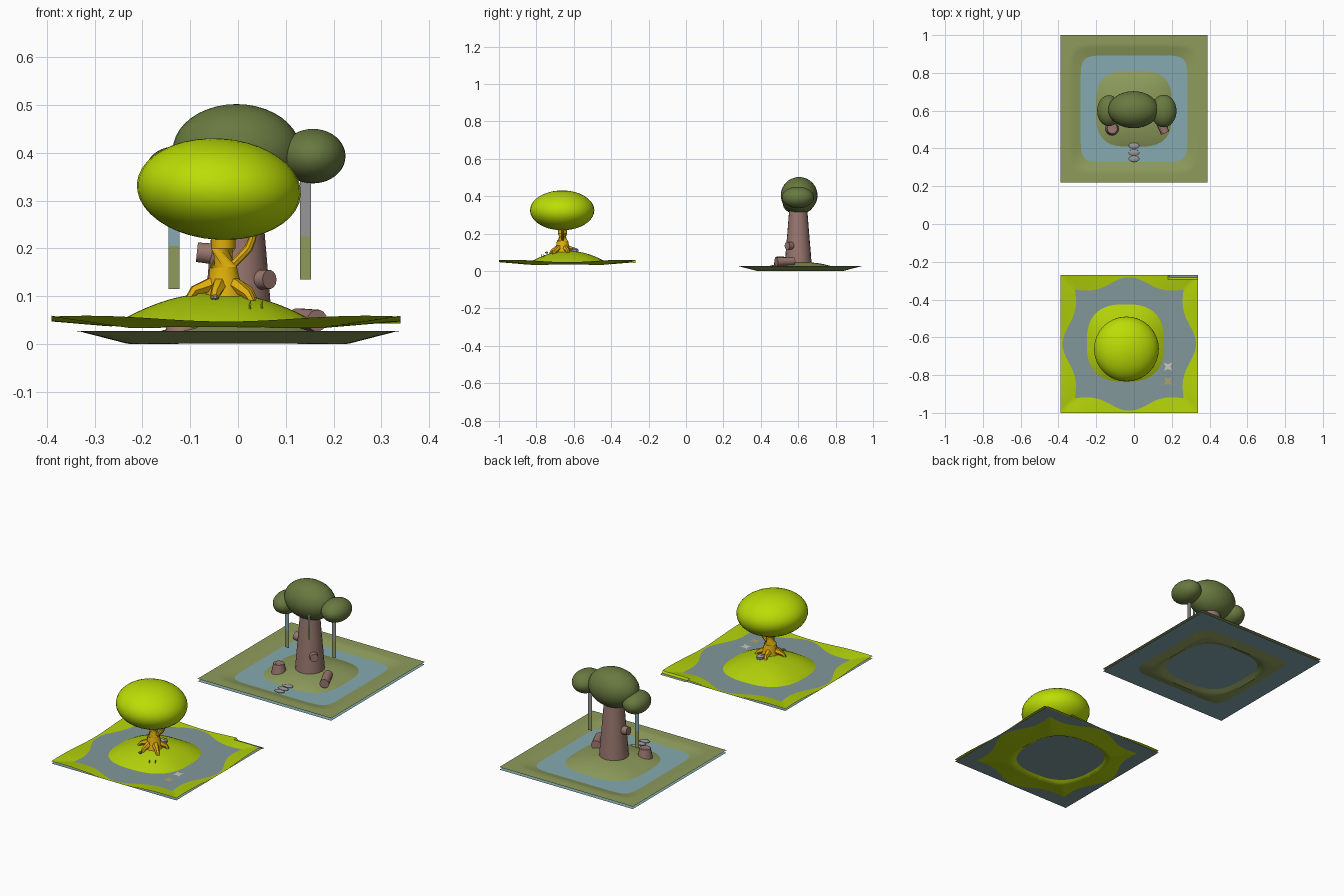
import bpy, bmesh, math
from mathutils import Vector

if "Cube" in bpy.data.objects:
    bpy.data.objects.remove(bpy.data.objects["Cube"])


def mat(name, r, g, b):
    m = bpy.data.materials.new(name)
    m.diffuse_color = [(c / 255) ** 2.2 for c in (r, g, b)] + [1]
    m.use_nodes = True
    m.node_tree.nodes["Principled BSDF"].inputs["Base Color"].default_value = m.diffuse_color
    return m


LIME = mat("lime_leaf", 186, 220, 14)
LIME_GRASS = mat("lime_grass", 176, 207, 18)
GOLD = mat("gold_bark", 222, 172, 18)
GREY_WATER = mat("grey_water", 128, 150, 152)
OLIVE = mat("olive_leaf", 104, 120, 66)
MOSS = mat("moss_grass", 140, 154, 92)
BARK = mat("brown_bark", 152, 118, 110)
BLUE = mat("blue_water", 132, 168, 174)
STONE = mat("stone", 150, 150, 152)
PALE = mat("pale_petal", 205, 198, 190)
TAN = mat("tan_petal", 172, 160, 110)


def finish(name, bm, m, smooth=35):
    me = bpy.data.meshes.new(name)
    bm.to_mesh(me)
    bm.free()
    ob = bpy.data.objects.new(name, me)
    bpy.context.collection.objects.link(ob)
    for x in (m if isinstance(m, list) else [m]):
        me.materials.append(x)
    if smooth:
        bpy.ops.object.select_all(action='DESELECT')
        bpy.context.view_layer.objects.active = ob
        ob.select_set(True)
        bpy.ops.object.shade_smooth_by_angle(angle=math.radians(smooth))
    return ob


def terrain(name, cx, cy, half, height, m, n=64):
    bm = bmesh.new()
    bmesh.ops.create_grid(bm, x_segments=n, y_segments=n, size=half)
    for v in bm.verts:
        v.co.z = height(v.co.x, v.co.y)
        v.co.x += cx
        v.co.y += cy
    return finish(name, bm, m)


def plane(name, cx, cy, z, half, m):
    return terrain(name, cx, cy, half, lambda x, y: z, m, 1)


def blob(name, loc, size, m, tilt=0):
    bm = bmesh.new()
    bmesh.ops.create_uvsphere(bm, u_segments=32, v_segments=20, radius=1)
    ob = finish(name, bm, m, 60)
    ob.location, ob.scale = loc, size
    ob.rotation_euler.y = math.radians(tilt)
    return ob


def tube(name, pts, m, sides=10, caps=True):
    """Skin rings of radius r along (x, y, z, r) points."""
    bm = bmesh.new()
    P = [Vector(p[:3]) for p in pts]
    rings = []
    for i, p in enumerate(P):
        d = P[min(i + 1, len(P) - 1)] - P[max(i - 1, 0)]
        if d.length < 1e-6:
            d = P[-1] - P[0]
        q = d.to_track_quat('Z', 'Y')
        rings.append([bm.verts.new(p + q @ Vector((
            pts[i][3] * math.cos(2 * math.pi * k / sides),
            pts[i][3] * math.sin(2 * math.pi * k / sides), 0))) for k in range(sides)])
    for a, b in zip(rings, rings[1:]):
        for k in range(sides):
            j = (k + 1) % sides
            bm.faces.new((a[k], a[j], b[j], b[k]))
    if caps:
        bm.faces.new(rings[0][::-1])
        bm.faces.new(rings[-1])
    return finish(name, bm, m, 40)


def norm(x, y, p):
    return (abs(x) ** p + abs(y) ** p) ** (1 / p)


# ---------- Back island: mossy ground with sunken pond ring ----------
BY = 0.61


def back_height(x, y):
    r = norm(x, y, 9)
    if r > 0.23:
        return min(0.027, 0.0 + 0.027 * (r - 0.23) / 0.105)
    q = norm(x, y, 3.2)
    return max(0.0, 0.047 - 0.033 * (q / 0.2) ** 2.4)


terrain("back_ground", 0, BY, 0.39, back_height, MOSS)
plane("back_water", 0, BY, 0.0135, 0.389, BLUE)

# Back tree: trunk, crowns, sawn branch stubs
tube("back_trunk", [(0, .6, .03, .072), (0, .6, .1, .067), (0, .6, .23, .056),
                    (0, .6, .36, .046)], BARK, 20)
blob("back_crown_main", (-.003, .605, .404), (.134, .098, .098), OLIVE)
blob("back_crown_right", (.157, .598, .393), (.068, .086, .057), OLIVE)
blob("back_crown_left", (-.133, .6, .358), (.062, .082, .055), OLIVE)
tube("trunk_stub_left", [(-.03, .6, .186, .023), (-.086, .6, .192, .021)], BARK, 14)
tube("trunk_stub_right", [(.03, .58, .133, .022), (.066, .541, .135, .02)], BARK, 14)

# Hanging vines: flat two-tone strips
for name, x, y, w, low, mid, top, up in (
        ("vine_right", .141, .6, .0115, .135, .225, .37, STONE),
        ("vine_left", -.134, .6, .0115, .115, .205, .34, BLUE),
        ("vine_middle", .046, .525, .006, .235, .3, .38, STONE)):
    bm = bmesh.new()
    rows = [[bm.verts.new((x + s * w, y, z)) for s in (-1, 1)] for z in (low, mid, top)]
    for i in (0, 1):
        f = bm.faces.new((rows[i][0], rows[i][1], rows[i + 1][1], rows[i + 1][0]))
        f.material_index = i
    finish(name, bm, [MOSS, up], 0)

# Hollow stump, hollow log, stepping stones
tube("hollow_stump", [(-.115, .505, .02, .038), (-.115, .505, .05, .032),
                      (-.115, .505, .075, .027), (-.115, .505, .076, .02),
                      (-.115, .505, .05, .019)], BARK, 16)
a, b = Vector((.166, .482, .049)), Vector((.124, .575, .052))
d = (b - a).normalized() * .02
tube("hollow_log", [(*(a + d), .017), (*a, .018), (*a, .023), (*b, .023), (*b, .018),
                    (*(b - d), .017)], BARK, 14)
for i, y in enumerate((.345, .378, .415)):
    blob(f"stepping_stone_{i + 1}", (0, y, .019), (.028, .016, .006), STONE)

# ---------- Front island: lime ground with wavy pond ----------
FX, FY, FH = -.025, -.635, .365


def front_height(x, y):
    r = max(abs(x), abs(y))
    u = min(abs(x), abs(y)) / max(r, 1e-6)
    edge = .053 - .006 * math.cos(math.pi * u / .8)
    outer = .033 + (edge - .033) * max(0, (r - .2) / .165)
    # Rim dips under the water at the back right corner
    if x > .215 and y > .345:
        outer = .043
    q = norm(x + .02, y - .005, 2.6)
    return max(outer, .107 - .061 * (q / .205) ** 2)


terrain("front_ground", FX, FY, FH, front_height, LIME_GRASS)
plane("front_water", FX, FY, .046, FH - .001, GREY_WATER)

# Front tree: flared trunk, side branch, roots, round crown
TX, TY = -.031, -.66
tube("front_trunk", [(TX + .004, TY, .09, .046), (TX + .003, TY, .12, .037),
                     (TX, TY, .16, .03), (TX, TY, .2, .026), (TX, TY, .26, .026)], GOLD, 10)
tube("front_branch", [(-.012, TY, .165, .009), (.005, TY, .182, .009), (.022, TY, .2, .009),
                      (.03, TY, .22, .008), (.034, TY, .25, .007)], GOLD, 8)
for i, (x, y) in enumerate(((-.102, -.68), (.03, -.71), (.032, -.63), (-.05, -.59), (-.05, -.725))):
    g = front_height(x - FX, y - FY)
    mx, my = (x + TX) / 2, (y + TY) / 2
    tube(f"front_root_{i + 1}", [(TX, TY, .135, .018), (mx, my, .12, .015),
                                 (x * .85 + TX * .15, y * .85 + TY * .15, g + .012, .011),
                                 (x, y, g - .004, .008)], GOLD, 6)
blob("front_crown", (-.04, -.662, .324), (.172, .172, .106), LIME, 4)

# Stones on the mound
for i, (x, y, z, s) in enumerate(((-.048, -.745, .098, .007), (-.02, -.595, .108, .018))):
    bm = bmesh.new()
    bmesh.ops.create_cube(bm, size=2)
    bmesh.ops.bevel(bm, geom=bm.edges[:], offset=.5, segments=1, affect='EDGES')
    ob = finish(f"mound_stone_{i + 1}", bm, STONE, 0)
    ob.location, ob.scale = (x, y, z), (s, s * 1.1, s * .75)

# Grass blades
for i, (x, y) in enumerate(((.025, -.774), (.05, -.76))):
    g = front_height(x - FX, y - FY)
    tube(f"grass_blade_{i + 1}", [(x, y, g - .003, .003), (x, y, g + .008, .003),
                                  (x + .001, y, g + .016, .0008)], LIME, 5)

# Floating four-petal flowers
for i, (y, m) in enumerate(((-.755, PALE), (-.832, TAN))):
    bm = bmesh.new()
    vs = []
    for k in range(8):
        t = math.pi / 4 * k + math.pi / 4
        r = .013 if k % 2 else .03
        vs.append(bm.verts.new((.18 + r * math.cos(t), y + r * math.sin(t), .049)))
    bm.faces.new(vs)
    finish(f"water_flower_{i + 1}", bm, m, 0)
